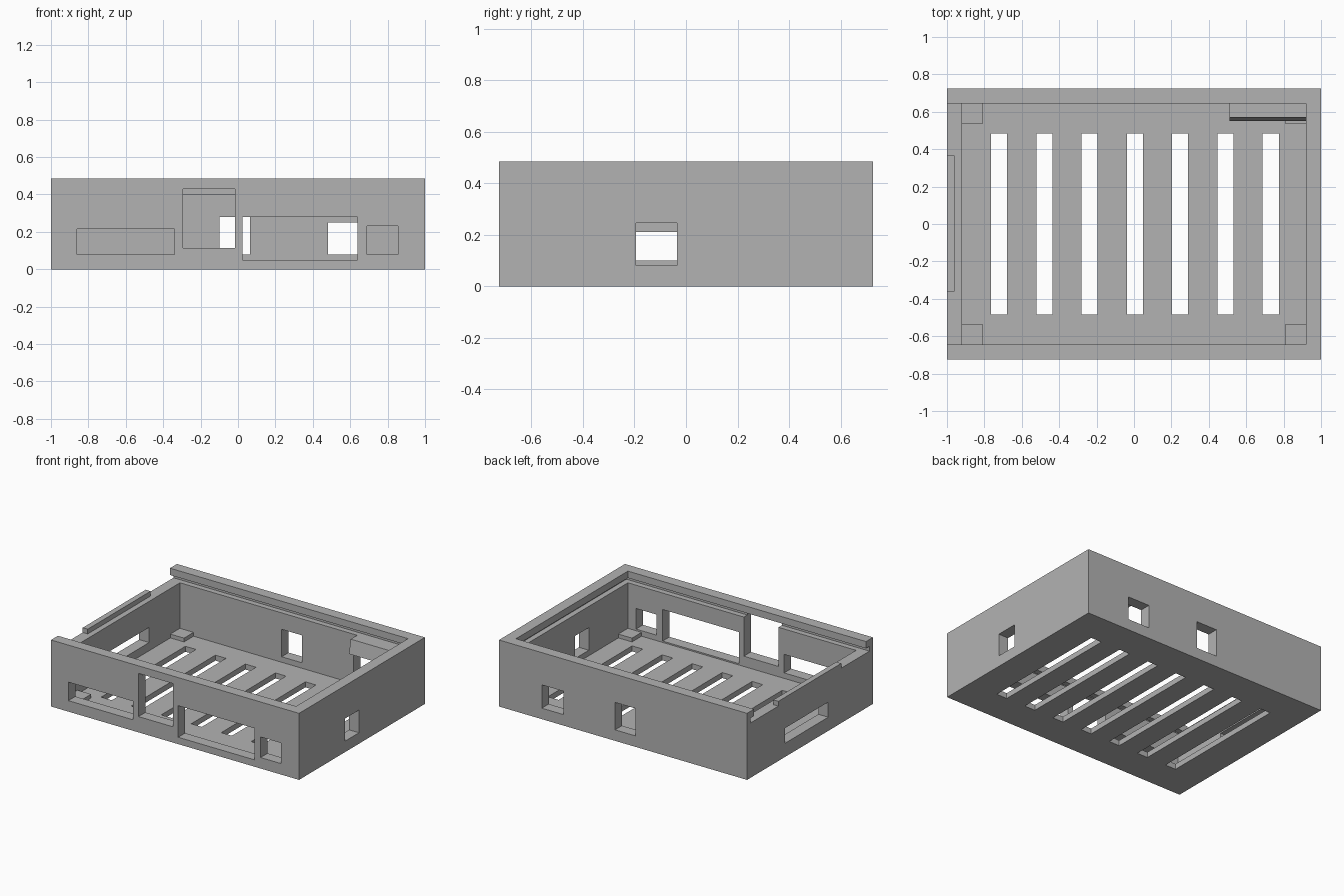
import bpy
import bmesh

if "Cube" in bpy.data.objects:
    bpy.data.objects.remove(bpy.data.objects["Cube"], do_unlink=True)

grey = bpy.data.materials.new("grey plastic")
grey.use_nodes = True
grey.diffuse_color = (0.45, 0.45, 0.45, 1)
grey.node_tree.nodes["Principled BSDF"].inputs["Base Color"].default_value = grey.diffuse_color

HX, HY, TOP = 1.0, 0.725, 0.485       # outer shell
IX, IY, FLOOR = 0.92, 0.645, 0.04     # inner cavity
GROOVE, LIP = 0.40, 0.435             # lid groove heights


def box(name, x, y, z):
    """Box from its x, y and z ranges."""
    bm = bmesh.new()
    bmesh.ops.create_cube(bm, size=1)
    for v in bm.verts:
        for i, (lo, hi) in enumerate((x, y, z)):
            v.co[i] = lo if v.co[i] < 0 else hi
    mesh = bpy.data.meshes.new(name)
    bm.to_mesh(mesh)
    bm.free()
    mesh.materials.append(grey)
    obj = bpy.data.objects.new(name, mesh)
    bpy.context.collection.objects.link(obj)
    return obj


def cut(target, x, y, z):
    """Subtract a box from the target."""
    cutter = box("cutter", x, y, z)
    cutter.hide_render = True
    mod = target.modifiers.new("cut", "BOOLEAN")
    mod.operation = "DIFFERENCE"
    mod.solver = "EXACT"
    mod.object = cutter
    bpy.context.view_layer.objects.active = target
    bpy.ops.object.modifier_apply(modifier=mod.name)
    bpy.data.objects.remove(cutter, do_unlink=True)


# Open tray with a lid groove and a lowered entry wall
case = box("case", (-HX, HX), (-HY, HY), (0, TOP))
cut(case, (-IX, IX), (-IY, IY), (FLOOR, 1))
cut(case, (-1.1, -0.9), (-IY, IY), (GROOVE, 1))
cut(case, (-1.1, 0.96), (-0.685, 0.685), (GROOVE, LIP))

# Floor vents
for i in range(-3, 4):
    c = 0.005 + i * 0.242
    cut(case, (c - 0.043, c + 0.043), (-0.485, 0.485), (-0.1, 0.1))

# Front ports
front, back = (-0.8, -0.6), (0.6, 0.8)
for x, z in (((-0.86, -0.34), (0.08, 0.215)),
             ((-0.295, -0.015), (0.115, 0.43)),
             ((0.025, 0.64), (0.05, 0.28)),
             ((0.69, 0.855), (0.08, 0.23))):
    cut(case, x, front, z)

# Back ports
cut(case, (-0.1, 0.065), back, (0.08, 0.28))
cut(case, (0.48, 0.655), back, (0.08, 0.25))

# Side ports
cut(case, (0.8, 1.1), (-0.195, -0.035), (0.08, 0.245))
cut(case, (-1.1, -0.8), (-0.21, 0.29), (0.10, 0.21))

# Latch ridge on the low wall
box("latch_ridge", (-HX, -0.96), (-0.36, 0.365), (GROOVE - 0.005, LIP))

# Corner standoffs
for sx, side in ((-1, "right"), (1, "left")):
    for sy, end in ((-1, "front"), (1, "back")):
        box(f"standoff_{end}_{side}",
            sorted((sx * 0.81, sx * (IX + 0.01))),
            sorted((sy * 0.535, sy * (IY + 0.01))), (0.03, 0.068))

# Wedge-shaped ledge on the back wall
ledge = box("back_ledge", (0.51, IX + 0.01), (0.55, IY + 0.01), (0.30, GROOVE))
for v in ledge.data.vertices:
    if v.co.y < 0.6 and v.co.z > 0.35:
        v.co.y = 0.57
